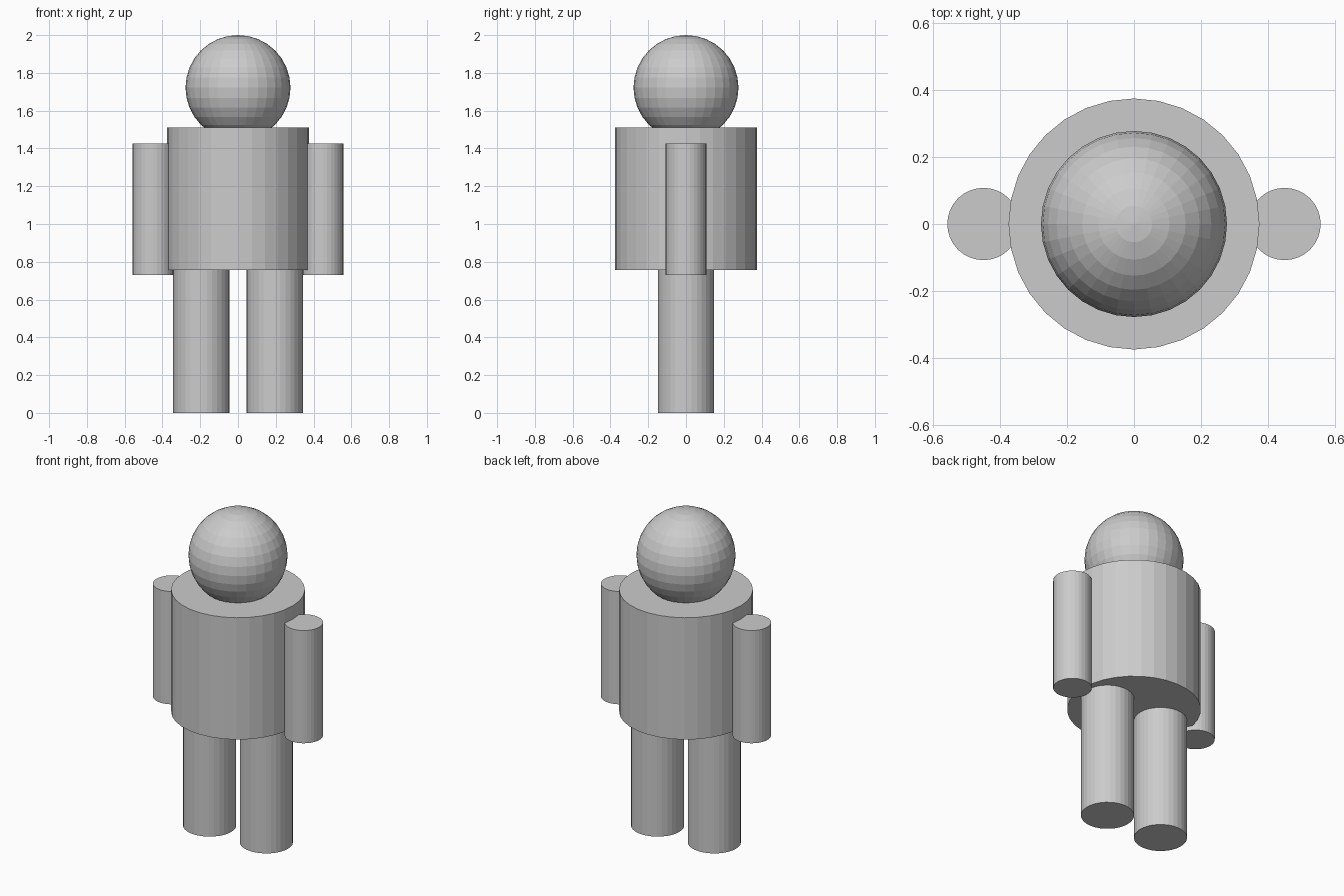
import bpy

if "Cube" in bpy.data.objects:
    bpy.data.objects.remove(bpy.data.objects["Cube"])


def cylinder(name, radius, x, z_low, z_high):
    """Upright flat-shaded 32-sided cylinder between two heights."""
    bpy.ops.mesh.primitive_cylinder_add(
        vertices=32, radius=radius, depth=z_high - z_low,
        location=(x, 0, (z_low + z_high) / 2))
    bpy.context.object.name = name


# Head, sunk slightly into the torso
HEAD_RADIUS = 0.278
bpy.ops.mesh.primitive_uv_sphere_add(
    segments=32, ring_count=16, radius=HEAD_RADIUS,
    location=(0, 0, 2 - HEAD_RADIUS))
bpy.context.object.name = "head"

# Torso
cylinder("torso", 0.375, 0, 0.757, 1.51)

# Arms and legs on both sides
for side, sign in (("left", -1), ("right", 1)):
    cylinder(f"{side}_arm", 0.108, sign * 0.45, 0.73, 1.427)
    cylinder(f"{side}_leg", 0.149, sign * 0.194, 0, 0.76)
